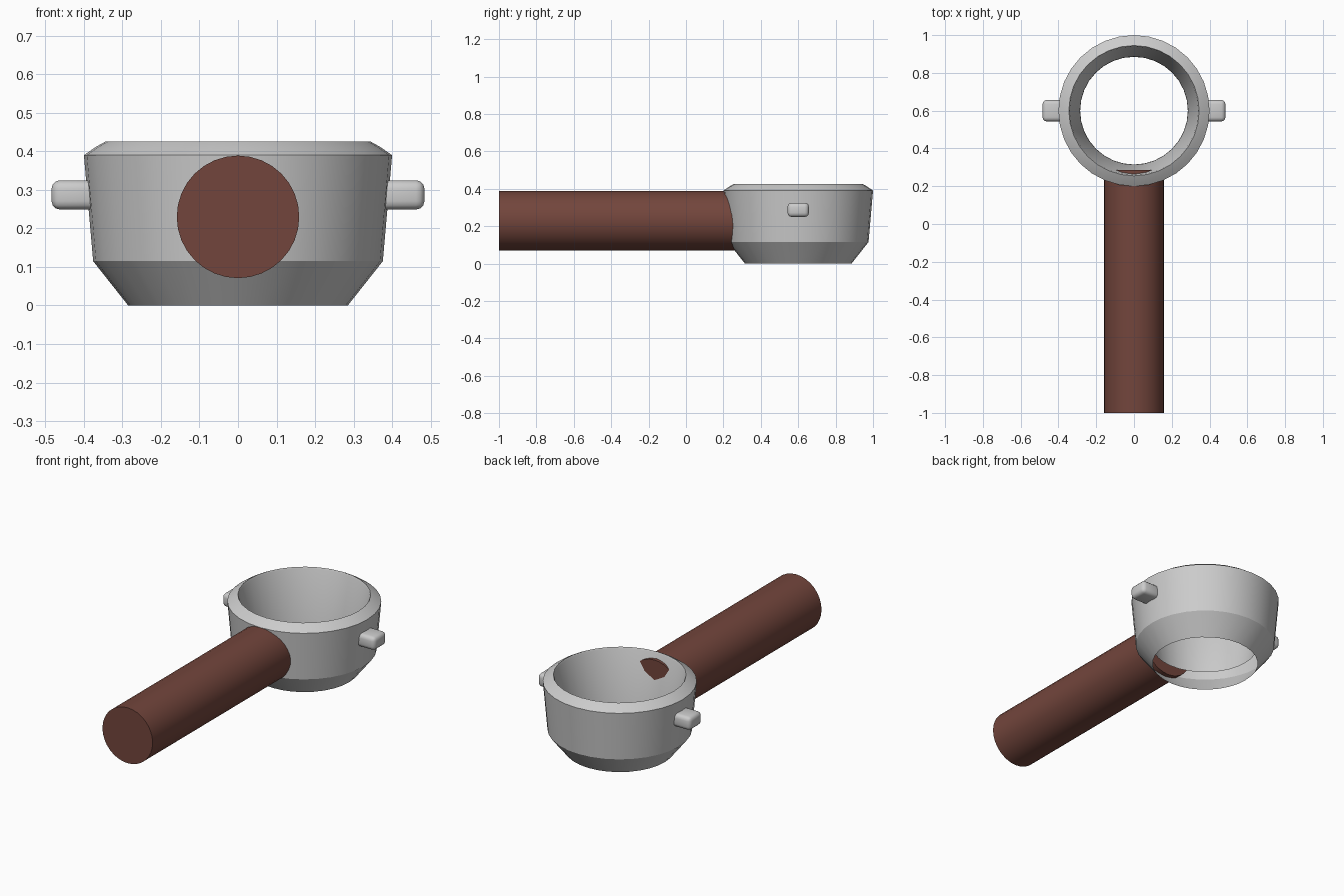
import bpy, bmesh, math
from mathutils import Matrix

if "Cube" in bpy.data.objects:
    bpy.data.objects.remove(bpy.data.objects["Cube"])

BASKET_Y = 0.6


def add_object(name, bm, angle=30):
    mesh = bpy.data.meshes.new(name)
    bm.to_mesh(mesh)
    bm.free()
    ob = bpy.data.objects.new(name, mesh)
    bpy.context.collection.objects.link(ob)
    bpy.ops.object.select_all(action='DESELECT')
    ob.select_set(True)
    bpy.context.view_layer.objects.active = ob
    bpy.ops.object.shade_smooth_by_angle(angle=math.radians(angle))
    return ob


def lathe(profile, segments):
    """Revolve (radius, z) points around z into an open shell."""
    bm = bmesh.new()
    rings = []
    for r, z in profile:
        rings.append([bm.verts.new((r * math.cos(2 * math.pi * i / segments),
                                    r * math.sin(2 * math.pi * i / segments), z))
                      for i in range(segments)])
    for a, b in zip(rings, rings[1:]):
        for i in range(segments):
            j = (i + 1) % segments
            bm.faces.new((a[i], a[j], b[j], b[i]))
    return bm


# Basket ring: outer wall, chamfered rim and tapering inner wall
ring = add_object("basket_ring", lathe([
    (0.285, 0.0), (0.376, 0.115), (0.40, 0.39), (0.37, 0.411),
    (0.345, 0.425), (0.34, 0.415), (0.286, 0.11)], 32))
ring.location.y = BASKET_Y

# Side lugs: rounded blocks on both sides
for side, name in ((-1, "left_lug"), (1, "right_lug")):
    bm = bmesh.new()
    bmesh.ops.create_cube(bm, size=1, matrix=Matrix.Diagonal((0.125, 0.114, 0.076, 1)))
    bmesh.ops.bevel(bm, geom=bm.edges[:], offset=0.022, segments=3,
                    profile=0.5, affect='EDGES')
    lug = add_object(name, bm)
    lug.location = (side * 0.4215, BASKET_Y, 0.287)

# Handle: plain cylinder reaching just through the ring wall
bm = bmesh.new()
bmesh.ops.create_cone(bm, cap_ends=True, segments=32, radius1=0.159, radius2=0.159,
                      depth=1.285, matrix=Matrix.Rotation(math.radians(90), 4, 'X'))
handle = add_object("handle", bm)
handle.location = (0, -0.3575, 0.23)
brown = bpy.data.materials.new("brown")
brown.diffuse_color = (0.17, 0.06, 0.045, 1)
brown.use_nodes = True
brown.node_tree.nodes["Principled BSDF"].inputs["Base Color"].default_value = brown.diffuse_color
handle.data.materials.append(brown)
